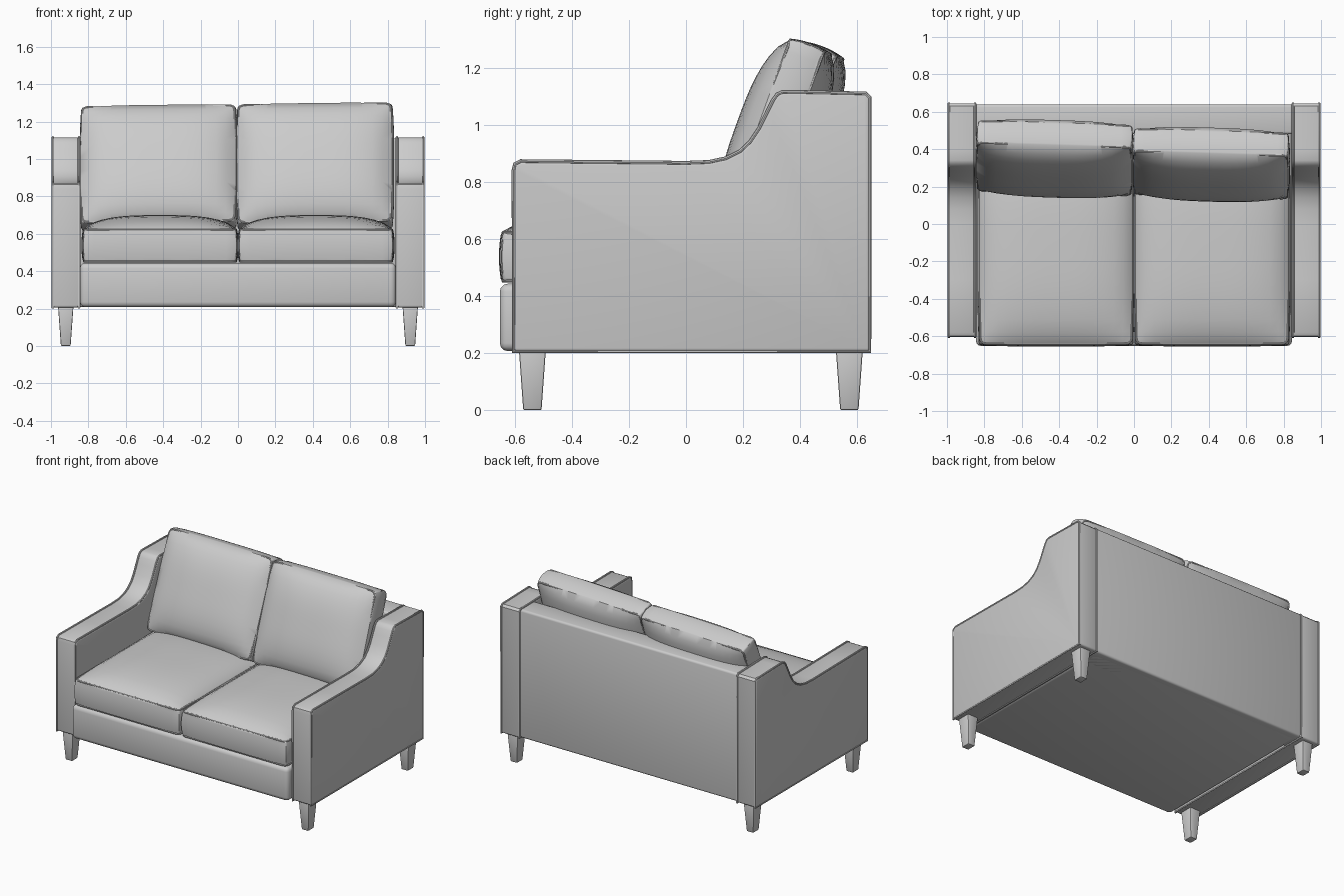
import bpy, bmesh, math
from mathutils import Vector, Matrix, Euler

if "Cube" in bpy.data.objects:
    bpy.data.objects.remove(bpy.data.objects["Cube"])

grey = bpy.data.materials.new("upholstery grey")
grey.diffuse_color = (0.6, 0.6, 0.6, 1)
grey.use_nodes = True
grey.node_tree.nodes["Principled BSDF"].inputs["Base Color"].default_value = grey.diffuse_color


def finish(ob, bevel=0.0, segments=3, limit=50):
    """Bevel, apply, smooth and colour one object."""
    if bevel:
        m = ob.modifiers.new("bevel", 'BEVEL')
        m.width, m.segments = bevel, segments
        m.limit_method, m.angle_limit = 'ANGLE', math.radians(limit)
    bpy.ops.object.select_all(action='DESELECT')
    ob.select_set(True)
    bpy.context.view_layer.objects.active = ob
    bpy.ops.object.convert(target='MESH')
    ob = bpy.context.object
    ob.data.materials.clear()
    ob.data.materials.append(grey)
    bpy.ops.object.shade_smooth_by_angle(angle=math.radians(40))
    return ob


def from_bmesh(name, bm):
    bmesh.ops.recalc_face_normals(bm, faces=bm.faces)
    me = bpy.data.meshes.new(name)
    bm.to_mesh(me)
    bm.free()
    ob = bpy.data.objects.new(name, me)
    bpy.context.collection.objects.link(ob)
    return ob


def box(name, lo, hi, bevel):
    lo, hi = Vector(lo), Vector(hi)
    bm = bmesh.new()
    bmesh.ops.create_cube(bm, size=1)
    for v in bm.verts:
        v.co = (lo + hi) / 2 + v.co * (hi - lo)
    return finish(from_bmesh(name, bm), bevel)


def piping(name, points, radius=0.007):
    cu = bpy.data.curves.new(name, 'CURVE')
    cu.dimensions = '3D'
    cu.bevel_depth, cu.bevel_resolution = radius, 2
    sp = cu.splines.new('POLY')
    sp.points.add(len(points) - 1)
    for p, co in zip(sp.points, points):
        p.co = (*co, 1)
    sp.use_cyclic_u = True
    ob = bpy.data.objects.new(name, cu)
    bpy.context.collection.objects.link(ob)
    return finish(ob)


def cushion(name, size, puffs, loc, rot=(0, 0, 0)):
    """Boxed cushion: flat band, puffed faces on local +z / -z, piped seams."""
    w, h, t = size
    mat = Matrix.Translation(loc) @ Euler([math.radians(a) for a in rot]).to_matrix().to_4x4()
    bm = bmesh.new()
    bmesh.ops.create_cube(bm, size=2)
    bmesh.ops.subdivide_edges(bm, edges=bm.edges, cuts=15, use_grid_fill=True)
    for v in bm.verts:
        u, q, s = v.co
        z = s * t / 2
        if abs(s) > 0.999:
            dome = max(0, (1 - abs(u) ** 3) * (1 - abs(q) ** 3)) ** 0.7
            z += dome * (puffs[0] if s > 0 else -puffs[1])
        swell = 0.008 * (1 - s * s)
        x = u * (w / 2 - 0.008 * q ** 4 + swell * (abs(u) > 0.999))
        y = q * (h / 2 - 0.008 * u ** 4 + swell * (abs(q) > 0.999))
        v.co = mat @ Vector((x, y, z))
    finish(from_bmesh(name, bm), 0.014, 2, 42)
    # seams follow a rounded rectangle
    r, a, b = 0.03, w / 2 - 0.007, h / 2 - 0.007
    for label, s in (("front", 1), ("back", -1)):
        pts = []
        for k, (sx, sy) in enumerate(((1, 1), (-1, 1), (-1, -1), (1, -1))):
            for j in range(5):
                an = math.radians(90 * k + 22.5 * j)
                pts.append(mat @ Vector((sx * (a - r) + r * math.cos(an),
                                         sy * (b - r) + r * math.sin(an),
                                         s * (t / 2 - 0.003))))
        piping(f"{name}_{label}_piping", pts, 0.006)


# Arm side profile (y, z): low front, scooped rise to the back
profile = [(-0.605, 0.205), (-0.605, 0.84), (-0.6, 0.862), (-0.58, 0.872),
           (-0.3, 0.869), (0.0, 0.866), (0.08, 0.869), (0.14, 0.882),
           (0.19, 0.907), (0.225, 0.94), (0.255, 0.985), (0.285, 1.045),
           (0.305, 1.085), (0.32, 1.106), (0.34, 1.115), (0.4, 1.114),
           (0.63, 1.109), (0.645, 1.095), (0.645, 0.205)]

for side, sx in (("left", -1), ("right", 1)):
    # Arm
    bm = bmesh.new()
    face = bm.faces.new([bm.verts.new((sx * 0.842, y, z)) for y, z in profile])
    ext = bmesh.ops.extrude_face_region(bm, geom=[face])
    bmesh.ops.translate(bm, vec=(sx * 0.154, 0, 0),
                        verts=[g for g in ext["geom"] if isinstance(g, bmesh.types.BMVert)])
    finish(from_bmesh(f"{side}_arm", bm), 0.012, 3, 60)
    for label, x in (("inner", 0.85), ("outer", 0.99)):
        piping(f"{side}_arm_{label}_piping", [(sx * x, y * 0.998, z) for y, z in profile])

    # Tapered legs
    for end, cy in (("front", -0.538), ("back", 0.572)):
        bm = bmesh.new()
        bmesh.ops.create_cube(bm, size=2)
        for v in bm.verts:
            hx, hy = (0.041, 0.047) if v.co.z > 0 else (0.026, 0.032)
            v.co = (sx * 0.921 + v.co.x * hx, cy + v.co.y * hy, 0.21 if v.co.z > 0 else 0)
        finish(from_bmesh(f"{side}_{end}_leg", bm), 0.006, 2)

    # Seat cushion
    cushion(f"{side}_seat_cushion", (0.825, 1.07, 0.175), (0.075, 0.0),
            (sx * 0.417, -0.112, 0.537))

# Base and back
box("base", (-0.845, -0.652, 0.207), (0.845, 0.62, 0.443), 0.028)
box("back", (-0.85, 0.48, 0.207), (0.85, 0.64, 1.11), 0.015)

# Back cushions, slouched slightly differently
cushion("left_back_cushion", (0.83, 0.68, 0.13), (0.085, 0.07),
        (-0.424, 0.352, 0.95), (67.5, -0.7, -1.8))
cushion("right_back_cushion", (0.83, 0.68, 0.13), (0.085, 0.07),
        (0.412, 0.322, 0.957), (70, -0.7, -1.8))
